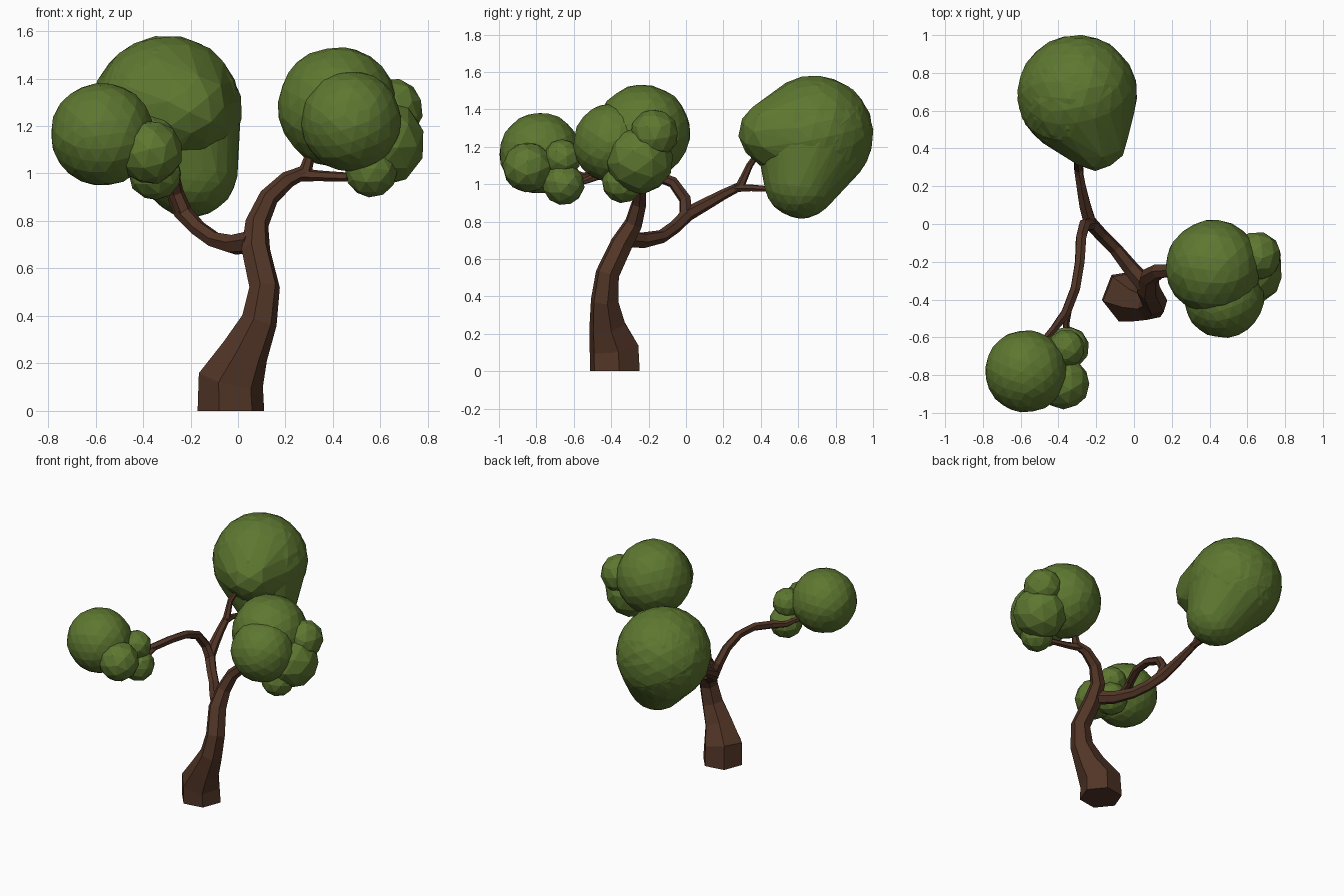
import bpy, bmesh, math, random
from mathutils import Vector, Matrix

if "Cube" in bpy.data.objects:
    bpy.data.objects.remove(bpy.data.objects["Cube"])

random.seed(4)


def material(name, rgb):
    m = bpy.data.materials.new(name)
    m.diffuse_color = (*rgb, 1)
    m.use_nodes = True
    m.node_tree.nodes["Principled BSDF"].inputs["Base Color"].default_value = m.diffuse_color
    return m


BARK = material("bark brown", (0.085, 0.036, 0.02))
LEAF = material("leaf green", (0.11, 0.185, 0.03))


def finish(bm, name, mat):
    bmesh.ops.recalc_face_normals(bm, faces=bm.faces)
    me = bpy.data.meshes.new(name)
    bm.to_mesh(me)
    bm.free()
    me.materials.append(mat)
    ob = bpy.data.objects.new(name, me)
    bpy.context.collection.objects.link(ob)
    return ob


def limb(name, path, sides=6):
    """Tapered tube through (x, y, z, radius) points."""
    bm = bmesh.new()
    pts = [Vector(p[:3]) for p in path]
    rings, side, prev = [], Vector((1, 0, 0)), None
    for i, p in enumerate(pts):
        t = (pts[min(i + 1, len(pts) - 1)] - pts[max(i - 1, 0)]).normalized()
        if p.z == 0:
            t = Vector((0, 0, 1))          # flat foot on the ground
        if prev:
            side = prev.rotation_difference(t) @ side
        side = (side - t * side.dot(t)).normalized()
        other, prev = t.cross(side), t
        ring = []
        for k in range(sides):
            a = math.tau * (k + 0.15) / sides
            ring.append(bm.verts.new(p + (side * math.cos(a) + other * math.sin(a)) * path[i][3]))
        rings.append(ring)
    for a, b in zip(rings, rings[1:]):
        for k in range(sides):
            n = (k + 1) % sides
            bm.faces.new((a[k], a[n], b[n], b[k]))
    bm.faces.new(rings[0])
    bm.faces.new(rings[-1])
    return finish(bm, name, BARK)


def ball(bm, x, y, z, r):
    """Low-poly leaf ball with slightly uneven facets."""
    turn = Matrix.Rotation(random.uniform(0, 3), 4, (0.3, 0.5, 0.8))
    vs = bmesh.ops.create_icosphere(bm, subdivisions=3 if r > 0.19 else 2, radius=r * 1.015,
                                    matrix=Matrix.Translation((x, y, z)) @ turn)["verts"]
    c = Vector((x, y, z))
    for v in vs:
        v.co = c + (v.co - c) * random.uniform(0.985, 1.01)


def clump(name, balls, hull=False):
    bm = bmesh.new()
    if hull:                               # blend each side ball into the main one
        for b in balls[1:]:
            part = bmesh.new()
            ball(part, *balls[0])
            ball(part, *b)
            res = bmesh.ops.convex_hull(part, input=part.verts)
            inner = {g for g in res["geom_interior"] + res["geom_unused"]
                     if isinstance(g, bmesh.types.BMVert)}
            bmesh.ops.delete(part, geom=list(inner), context='VERTS')
            # drop leftover sphere faces that are not on the hull
            tmp = bpy.data.meshes.new("hull_part")
            part.to_mesh(tmp)
            part.free()
            bm.from_mesh(tmp)
            bpy.data.meshes.remove(tmp)
    else:
        for b in balls:
            ball(bm, *b)
    return finish(bm, name, LEAF)


# trunk, continuing into the right branch
limb("trunk", [(-0.03, -0.38, 0, 0.142), (-0.03, -0.385, 0.13, 0.14), (0.03, -0.42, 0.25, 0.102),
               (0.09, -0.435, 0.38, 0.077), (0.112, -0.42, 0.52, 0.066), (0.075, -0.345, 0.68, 0.062),
               (0.08, -0.28, 0.79, 0.05), (0.13, -0.25, 0.9, 0.042), (0.21, -0.245, 0.975, 0.036),
               (0.285, -0.26, 1.01, 0.03), (0.31, -0.25, 1.1, 0.018)])
limb("right_twig", [(0.25, -0.25, 0.995, 0.03), (0.34, -0.28, 0.99, 0.023),
                    (0.45, -0.3, 0.985, 0.02), (0.55, -0.33, 1.0, 0.015)])
# back branch with forked tip
limb("back_branch", [(0.06, -0.32, 0.71, 0.05), (-0.02, -0.23, 0.70, 0.043), (-0.1, -0.13, 0.72, 0.036),
                     (-0.17, -0.06, 0.77, 0.035), (-0.235, 0.01, 0.84, 0.038), (-0.26, 0.1, 0.89, 0.034),
                     (-0.28, 0.2, 0.945, 0.028), (-0.295, 0.29, 0.99, 0.025),
                     (-0.3, 0.34, 1.1, 0.018), (-0.26, 0.41, 1.2, 0.014)])
limb("back_twig", [(-0.29, 0.26, 0.98, 0.024), (-0.29, 0.35, 0.98, 0.019), (-0.24, 0.5, 0.97, 0.014)])
# front branch arching forward from the back branch
limb("front_branch", [(-0.225, 0.0, 0.83, 0.036), (-0.262, -0.005, 0.92, 0.033), (-0.28, -0.07, 1.01, 0.03),
                      (-0.287, -0.2, 1.06, 0.028), (-0.31, -0.34, 1.07, 0.028),
                      (-0.36, -0.47, 1.05, 0.028), (-0.42, -0.55, 1.04, 0.022), (-0.5, -0.64, 1.08, 0.015)])
limb("front_twig", [(-0.355, -0.46, 1.05, 0.025), (-0.36, -0.53, 1.02, 0.018), (-0.35, -0.63, 0.99, 0.012)])

# foliage
clump("back_foliage", [(-0.30, 0.685, 1.265, 0.312), (-0.2, 0.615, 1.015, 0.196),
                       (-0.205, 0.455, 1.275, 0.172)], hull=True)
clump("right_foliage", [(0.42, -0.23, 1.28, 0.25), (0.475, -0.39, 1.22, 0.21),
                        (0.605, -0.25, 1.13, 0.182), (0.65, -0.17, 1.27, 0.13),
                        (0.56, -0.34, 1.01, 0.11)])
clump("front_foliage", [(-0.572, -0.78, 1.165, 0.215), (-0.37, -0.845, 1.09, 0.135),
                        (-0.35, -0.655, 1.0, 0.112), (-0.36, -0.66, 1.14, 0.1)])
